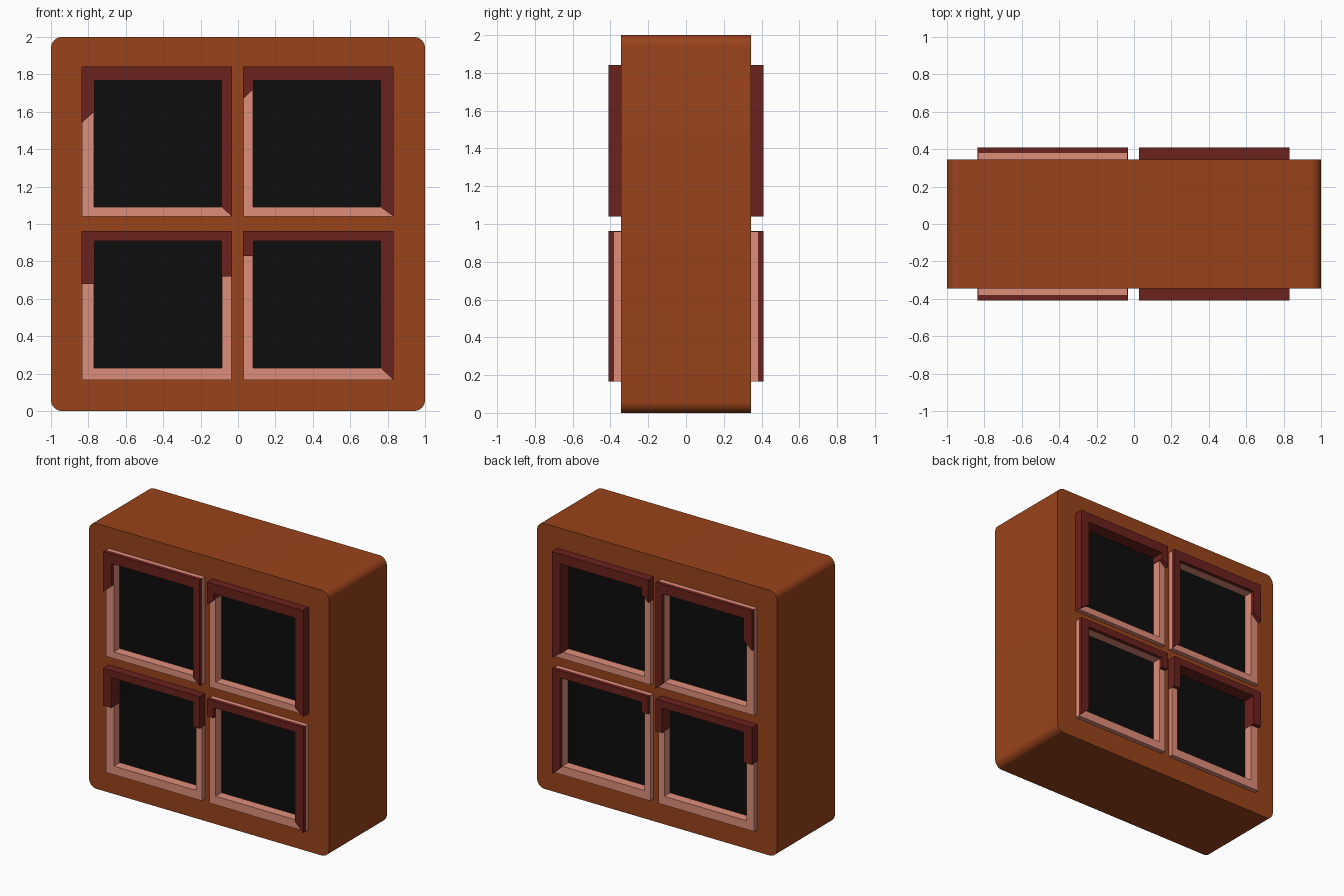
import bpy, bmesh, math

if "Cube" in bpy.data.objects:
    bpy.data.objects.remove(bpy.data.objects["Cube"])


def material(name, rgb):
    m = bpy.data.materials.new(name)
    m.diffuse_color = (*rgb, 1)
    m.use_nodes = True
    m.node_tree.nodes["Principled BSDF"].inputs["Base Color"].default_value = m.diffuse_color
    return m


BROWN = material("brown", (0.32, 0.056, 0.011))
DARK = material("dark_red", (0.147, 0.016, 0.012))
PINK = material("pink", (0.73, 0.27, 0.195))
BLACK = material("black", (0.004, 0.004, 0.004))


def prism(name, pts, y0, y1, mat):
    """Extrude an x-z outline from y0 to y1."""
    bm = bmesh.new()
    face = bm.faces.new([bm.verts.new((x, y0, z)) for x, z in pts])
    ext = bmesh.ops.extrude_face_region(bm, geom=[face])
    verts = [v for v in ext["geom"] if isinstance(v, bmesh.types.BMVert)]
    bmesh.ops.translate(bm, vec=(0, y1 - y0, 0), verts=verts)
    bmesh.ops.recalc_face_normals(bm, faces=bm.faces)
    me = bpy.data.meshes.new(name)
    bm.to_mesh(me)
    bm.free()
    me.materials.append(mat)
    ob = bpy.data.objects.new(name, me)
    bpy.context.collection.objects.link(ob)
    return ob


def rect(x0, x1, z0, z1):
    return [(x0, z0), (x1, z0), (x1, z1), (x0, z1)]


def ring(name, outer, inner, y0, y1, mat):
    """Rectangular frame made of four mitred faces on each side."""
    verts = [(x, y, z) for y in (y0, y1) for r in (outer, inner) for x, z in r]
    faces = []
    for i in range(4):
        j = (i + 1) % 4
        faces += [(i, j, 4 + j, 4 + i), (8 + i, 12 + i, 12 + j, 8 + j),
                  (i, 8 + i, 8 + j, j), (4 + i, 4 + j, 12 + j, 12 + i)]
    me = bpy.data.meshes.new(name)
    me.from_pydata(verts, [], faces)
    bm = bmesh.new()
    bm.from_mesh(me)
    bmesh.ops.recalc_face_normals(bm, faces=bm.faces)
    bm.to_mesh(me)
    bm.free()
    me.materials.append(mat)
    ob = bpy.data.objects.new(name, me)
    bpy.context.collection.objects.link(ob)
    return ob


# Body: thick slab with rounded corners
R = 0.06
outline = []
for k, (cx, cz) in enumerate([(1 - R, 2 - R), (R - 1, 2 - R), (R - 1, R), (1 - R, R)]):
    for i in range(9):
        a = math.pi / 2 * (k + i / 8)
        outline.append((cx + R * math.cos(a), cz + R * math.sin(a)))
body = prism("body", outline, -0.345, 0.345, BROWN)

# Windows: outer rect, inner rect, left trim end (outer, inner),
# right trim end (outer, inner), depth where the dark trim begins
windows = {
    "upper_left": ((-.835, -.035, 1.04, 1.84), (-.77, -.085, 1.09, 1.77),
                   (1.54, 1.60), (1.04, 1.09), .38),
    "upper_right": ((.03, .83, 1.04, 1.84), (.08, .765, 1.09, 1.77),
                    (1.67, 1.72), (1.04, 1.09), .31),
    "lower_left": ((-.835, -.035, .165, .96), (-.77, -.085, .23, .91),
                   (.68, .68), (.72, .72), .31),
    "lower_right": ((.03, .83, .165, .96), (.08, .765, .23, .91),
                    (.83, .83), (.165, .23), .38),
}
E = 0.002
for name, (o, n, left, right, base) in windows.items():
    # Opening through the body, filled by a recessed black pane
    mid = [(a + b) / 2 for a, b in zip(o, n)]
    cutter = prism(name + "_cutter", rect(*mid), -0.5, 0.5, BROWN)
    cutter.hide_render = True
    cutter.hide_set(True)
    cut = body.modifiers.new(name, 'BOOLEAN')
    cut.object = cutter
    cut.solver = 'EXACT'
    prism(name + "_pane", rect(*mid), -0.31, 0.31, BLACK)

    # Dark hook-shaped trim: partial left bar, top bar, right bar
    ox0, ox1, oz1 = o[0] - E, o[1] + E, o[3] + E
    ix0, ix1, iz1 = n[0] + E, n[1] - E, n[3] - E
    hook = [(ox0, left[0]), (ox0, oz1), (ox1, oz1), (ox1, right[0]),
            (ix1, right[1]), (ix1, iz1), (ix0, iz1), (ix0, left[1])]
    for side, s in (("front", -1), ("back", 1)):
        ring(f"{name}_{side}_frame", rect(*o), rect(*n), s * 0.305, s * 0.38, PINK)
        prism(f"{name}_{side}_trim", hook, s * base, s * 0.41, DARK)

# Bake the openings, remove the cutters, smooth the rounded corners
bpy.context.view_layer.update()
deps = bpy.context.evaluated_depsgraph_get()
baked = bpy.data.meshes.new_from_object(body.evaluated_get(deps))
body.modifiers.clear()
body.data = baked
for ob in list(bpy.data.objects):
    if ob.name.endswith("_cutter"):
        bpy.data.objects.remove(ob)
bpy.ops.object.select_all(action='DESELECT')
body.select_set(True)
bpy.context.view_layer.objects.active = body
bpy.ops.object.shade_smooth_by_angle(angle=math.radians(30))
